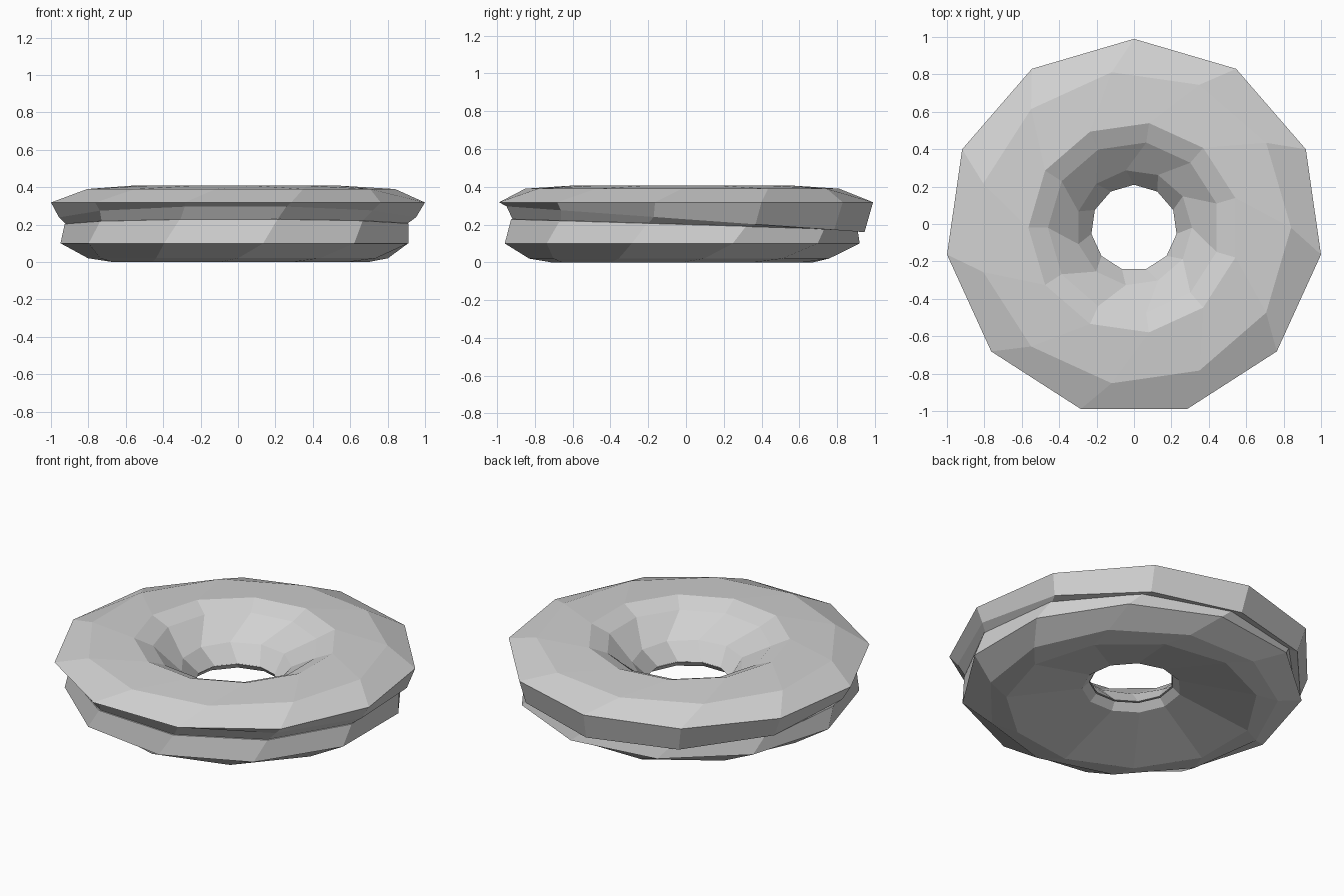
import bpy, bmesh, math

cube = bpy.data.objects.get("Cube")
if cube:
    bpy.data.objects.remove(cube, do_unlink=True)

SIDES = 11
QUARTER = math.tau / SIDES / 4      # twist unit: a quarter of one segment
CENTRE_Y = -0.02

grey = bpy.data.materials.new("plain grey")
grey.use_nodes = True
colour = (0.64, 0.64, 0.64, 1)
grey.diffuse_color = colour
grey.node_tree.nodes["Principled BSDF"].inputs["Base Color"].default_value = colour


def twisted_ring(name, profile):
    """Closed loop of rings: (radius, height, twist, tilt along y)."""
    bm = bmesh.new()
    rings = []
    for radius, height, twist, tilt in profile:
        ring = []
        for i in range(SIDES):
            a = math.tau * i / SIDES + (twist - 4) * QUARTER
            y = radius * math.sin(a) + CENTRE_Y
            ring.append(bm.verts.new((radius * math.cos(a), y, height - tilt * y)))
        rings.append(ring)
    for r, ring in enumerate(rings):
        following = rings[(r + 1) % len(rings)]
        for i in range(SIDES):
            j = (i + 1) % SIDES
            bm.faces.new((ring[i], ring[j], following[j], following[i]))
    bmesh.ops.recalc_face_normals(bm, faces=bm.faces)
    mesh = bpy.data.meshes.new(name)
    bm.to_mesh(mesh)
    bm.free()
    mesh.materials.append(grey)
    obj = bpy.data.objects.new(name, mesh)
    bpy.context.collection.objects.link(obj)
    return obj


# Lower ring of dough, its top tucked under the icing
twisted_ring("dough", [
    (0.235, 0.15, -1, 0),
    (0.275, 0.11, -1, 0),
    (0.70, 0.00, 0, 0),
    (0.81, 0.02, 1, 0),
    (0.949, 0.10, 2, 0),
    (0.93, 0.20, 2.6, 0.03),
    (0.80, 0.24, 2, 0),
    (0.36, 0.20, 0, 0),
])

# Icing over the top, with a tilted lower lip
twisted_ring("icing", [
    (0.23, 0.155, 7, 0),
    (0.31, 0.25, 8, 0),
    (0.46, 0.363, 6, 0),
    (0.565, 0.408, 6, 0),
    (0.84, 0.39, 4, 0),
    (1.01, 0.318, 3, 0),
    (0.965, 0.228, 2.9, 0.072),
    (0.92, 0.196, 2.6, 0.03),
    (0.80, 0.20, 4, 0),
    (0.34, 0.17, 6, 0),
])
